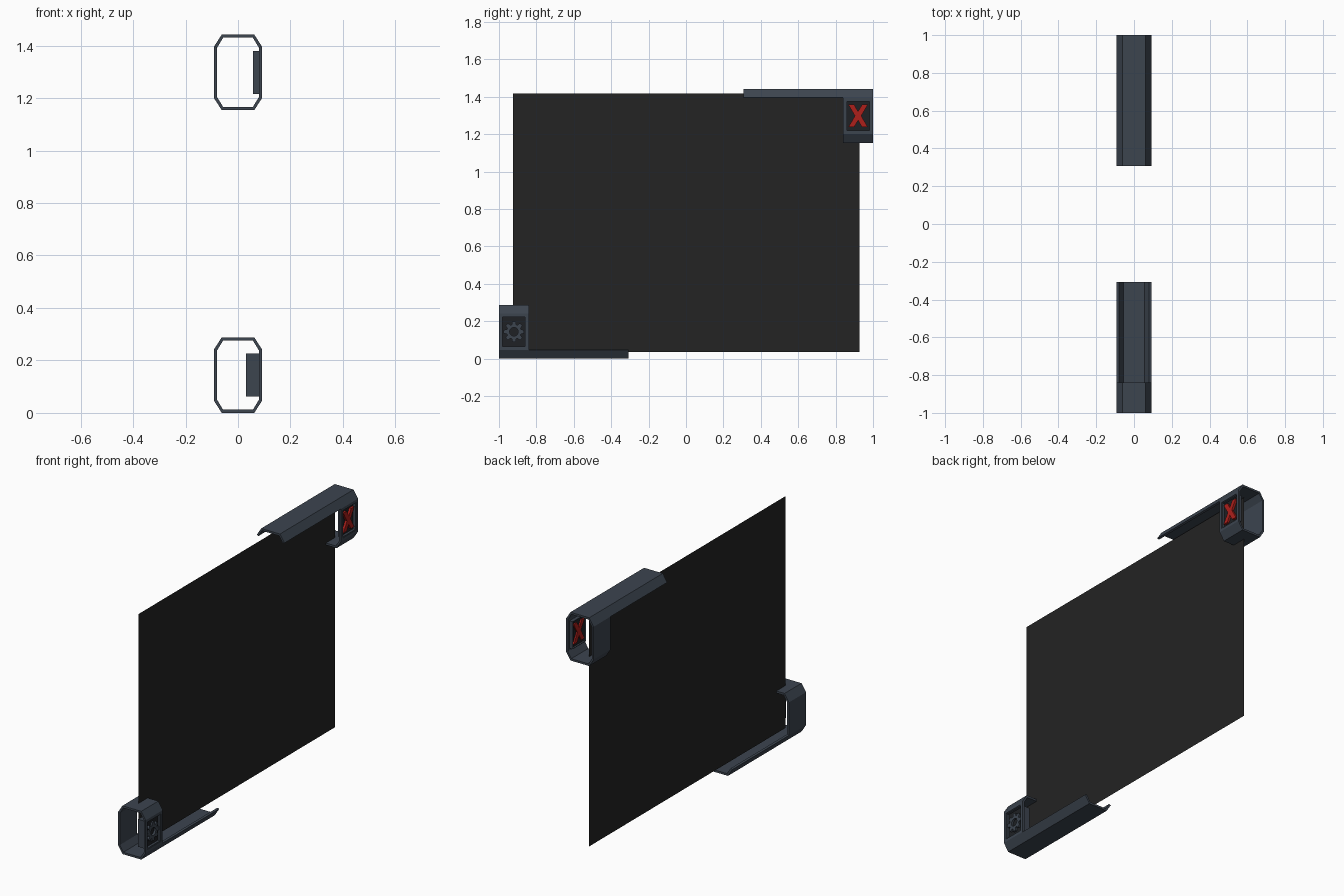
import bpy, bmesh
from math import cos, sin, pi

if "Cube" in bpy.data.objects:
    bpy.data.objects.remove(bpy.data.objects["Cube"], do_unlink=True)


def material(name, rgb):
    m = bpy.data.materials.new(name)
    m.use_nodes = True
    m.diffuse_color = (*rgb, 1)
    m.node_tree.nodes["Principled BSDF"].inputs["Base Color"].default_value = (*rgb, 1)
    return m


slate = material("slate grey", (0.045, 0.058, 0.078))
black = material("screen black", (0.017, 0.017, 0.017))
dark = material("dark backing", (0.013, 0.015, 0.018))
red = material("red", (0.42, 0.014, 0.011))

HEIGHT = 1.442   # overall height
RING = 0.288     # height of an end ring


def finish(name, bm, mat):
    bmesh.ops.recalc_face_normals(bm, faces=bm.faces)
    mesh = bpy.data.meshes.new(name)
    bm.to_mesh(mesh)
    bm.free()
    mesh.materials.append(mat)
    obj = bpy.data.objects.new(name, mesh)
    bpy.context.collection.objects.link(obj)
    return obj


def place(axis, u, v, t):
    return (t, u, v) if axis == "x" else (u, t, v)


def band(name, outer, inner, axis, a, b, mat, closed=True):
    """Extrude the strip between two matching outlines along an axis."""
    bm = bmesh.new()
    rows = [[bm.verts.new(place(axis, u, v, t)) for u, v in loop]
            for loop, t in ((outer, a), (outer, b), (inner, b), (inner, a))]
    n = len(outer)
    for i in range(n if closed else n - 1):
        j = (i + 1) % n
        for k in range(4):
            p, q = rows[k], rows[(k + 1) % 4]
            bm.faces.new((p[i], p[j], q[j], q[i]))
    if not closed:
        for i in (0, n - 1):
            bm.faces.new([r[i] for r in rows])
    return finish(name, bm, mat)


def prism(name, outline, a, b, mat):
    """Extrude a (y, z) outline along x."""
    bm = bmesh.new()
    face = bm.faces.new([bm.verts.new((a, y, z)) for y, z in outline])
    if b != a:
        grown = bmesh.ops.extrude_face_region(bm, geom=[face])["geom"]
        bmesh.ops.translate(bm, vec=(b - a, 0, 0),
                            verts=[g for g in grown if isinstance(g, bmesh.types.BMVert)])
    return finish(name, bm, mat)


def rect(y0, y1, z0, z1):
    return [(y0, z0), (y1, z0), (y1, z1), (y0, z1)]


def octagon(inset):
    """Tall bevelled outline (x, z), starting at the +x side's top corner."""
    w, f = 0.0915 - inset, 0.062 - inset * 0.45
    lo, bev = inset, 0.046 + inset * 0.3
    hi = RING - lo
    top = RING - bev
    return [(w, top), (f, hi), (-f, hi), (-w, top),
            (-w, bev), (-f, lo), (f, lo), (w, bev)]


def bracket(prefix, flip, depth):
    """Corner bracket; flip turns it over for the opposite corner."""
    s = -1 if flip else 1

    def loop(pts):
        return [(u, HEIGHT - v if flip else v) for u, v in pts]

    def side(pts):
        return [(s * y, z) for y, z in loop(pts)]

    outer, inner = loop(octagon(0)), loop(octagon(0.012))
    # Ring without its +x wall, then the long three-sided channel
    band(prefix + "_ring", outer, inner, "y", s * -1, s * -0.84, slate, False)
    band(prefix + "_channel", outer[4:], inner[4:], "y", s * -0.84, s * -0.307, slate, False)
    # +x wall with a window, its deep lining and the dark backing
    hole = rect(-0.984, -0.857, 0.062, 0.226)
    band(prefix + "_window_wall", side(rect(-1, -0.84, 0.046, RING - 0.046)),
         side(hole), "x", 0.0795, 0.0915, slate)
    band(prefix + "_window_lining", side(hole),
         side(rect(-0.98, -0.861, 0.066, 0.222)), "x", depth, 0.088, slate)
    prism(prefix + "_backing", side(hole), 0.068, 0.074, dark)


bracket("lower", False, 0.03)
bracket("upper", True, 0.058)

# Gear emblem: eight teeth around a hole
CY, CZ = 0.92, RING / 2
gear_outer, gear_inner = [], []
for tooth in range(8):
    for offset, radius in ((-0.3, 0.04), (-0.17, 0.056), (0.17, 0.056), (0.3, 0.04)):
        a = tooth * pi / 4 + offset
        gear_outer.append((-CY + radius * cos(a), CZ + radius * sin(a)))
        gear_inner.append((-CY + 0.023 * cos(a), CZ + 0.023 * sin(a)))
band("gear_emblem", gear_outer, gear_inner, "x", 0.034, 0.086, slate)

# Cross emblem: one quarter mirrored into four
quarter = [(0.017, 0), (0.052, 0.06), (0.021, 0.06), (0, 0.024)]
cross = quarter + [(-y, z) for y, z in quarter[2::-1]]
cross += [(-y, -z) for y, z in quarter[1:]] + [(y, -z) for y, z in quarter[2:0:-1]]
prism("cross_emblem", [(CY + y, HEIGHT - CZ + z) for y, z in cross], 0.06, 0.087, red)

# Thin screen sheet
prism("screen", rect(-0.925, 0.927, 0.035, 1.417), -0.008, -0.008, black)
